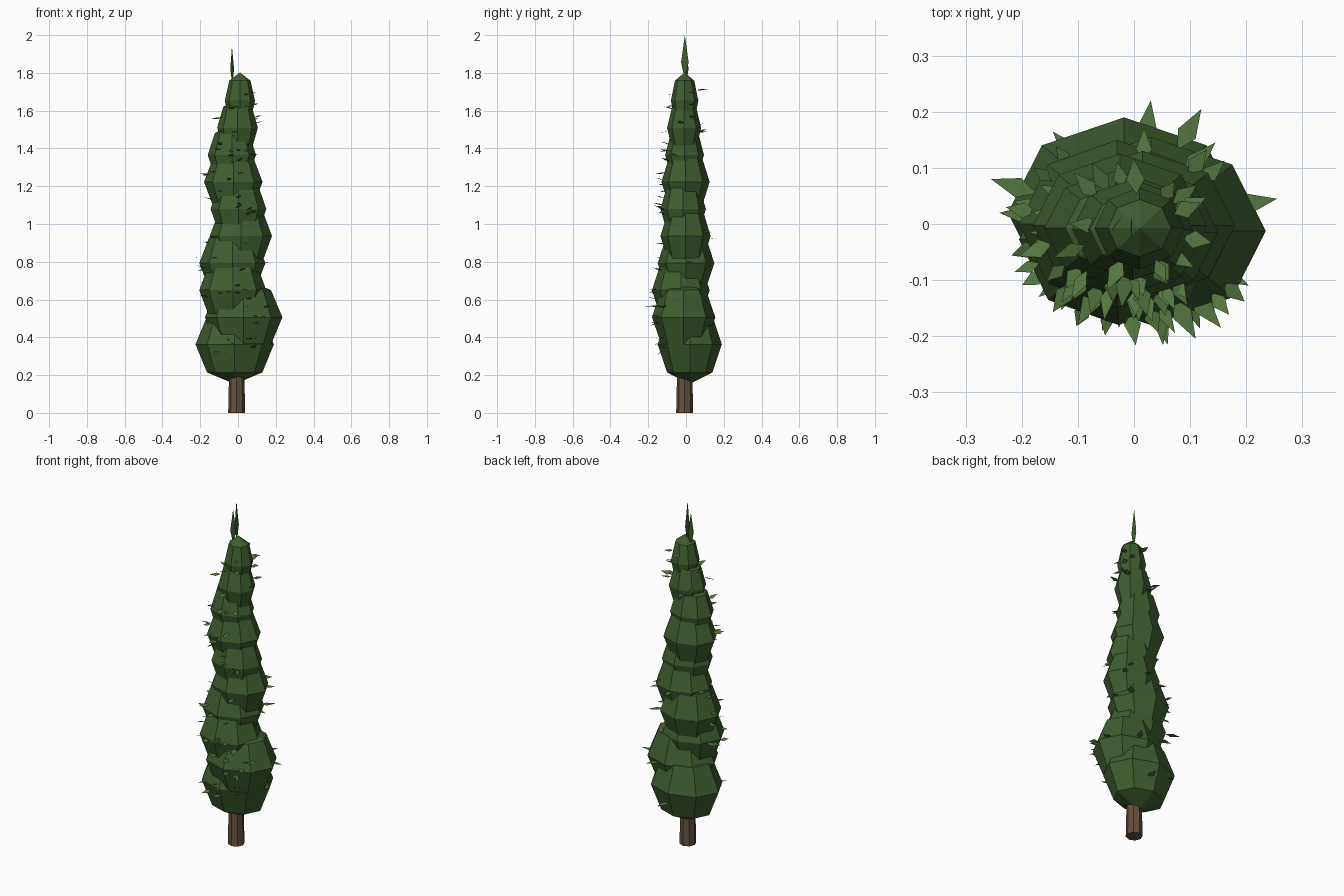
import bpy, bmesh, math, random
from mathutils import Vector, Matrix

if "Cube" in bpy.data.objects:
    bpy.data.objects.remove(bpy.data.objects["Cube"])

random.seed(7)


def material(name, rgb):
    m = bpy.data.materials.new(name)
    m.diffuse_color = (*rgb, 1)
    m.use_nodes = True
    m.node_tree.nodes["Principled BSDF"].inputs["Base Color"].default_value = m.diffuse_color
    return m


def finish(bm, name, mat):
    me = bpy.data.meshes.new(name)
    bm.to_mesh(me)
    bm.free()
    me.materials.append(mat)
    ob = bpy.data.objects.new(name, me)
    bpy.context.collection.objects.link(ob)
    return ob


bark = material("bark", (0.13, 0.08, 0.05))
green = material("foliage_green", (0.05, 0.11, 0.03))
light = material("sprig_green", (0.09, 0.18, 0.05))

# Trunk
bm = bmesh.new()
bmesh.ops.create_cone(bm, cap_ends=True, segments=8, radius1=0.045, radius2=0.038,
                      depth=0.32, matrix=Matrix.Translation((-0.007, -0.007, 0.16)))
finish(bm, "trunk", bark)

# Foliage clumps: x min, x max, y min, y max at each equator
extents = [(-.225, .19, -.15, .19), (-.175, .235, -.18, .155), (-.205, .15, -.18, .125),
           (-.205, .145, -.15, .15), (-.15, .18, -.135, .13), (-.145, .15, -.135, .105),
           (-.18, .13, -.13, .125), (-.16, .095, -.11, .095), (-.11, .105, -.10, .08),
           (-.07, .09, -.08, .065)]
clumps = []
bm = bmesh.new()
for i, (x0, x1, y0, y1) in enumerate(extents):
    c = Vector(((x0 + x1) / 2, (y0 + y1) / 2, 0.363 + i * 0.1433))
    rx, ry, rz = (x1 - x0) / 2, (y1 - y0) / 2, 0.21 - i * 0.0067
    clumps.append((c, rx, ry))
    bmesh.ops.create_uvsphere(bm, u_segments=8, v_segments=4, radius=1,
                              matrix=Matrix.Translation(c) @ Matrix.Diagonal((rx, ry, rz, 1)))
finish(bm, "foliage", green)


def leaf(bm, base, tip, side, width):
    """Flat kite-shaped leaf from base to tip."""
    mid = base.lerp(tip, 0.4)
    pts = (base, mid + side * width / 2, tip, mid - side * width / 2)
    bm.faces.new([bm.verts.new(p) for p in pts])


# Sprigs: large ones given by tip position
bm = bmesh.new()
tips = [(-.255, .08, .66), (.255, .045, .51), (.03, .22, .29), (.12, .205, .51),
        (.145, .145, .8), (-.24, .02, .64), (.06, -.215, .49), (.155, -.185, .52),
        (.205, -.11, .5), (0, -.2, .66), (-.17, -.13, .36), (-.1, -.18, .78),
        (-.145, .165, .33), (.11, -.205, .62)]
for t in tips:
    tip = Vector(t)
    out = Vector((tip.x, tip.y, 0)).normalized()
    leaf(bm, tip - out * 0.085, tip, Vector((-out.y, out.x, 0)), 0.036)

# Small scattered sprigs, denser on the front
for n in range(80):
    c, rx, ry = clumps[n % 10]
    a = random.gauss(-math.pi / 2, 0.65) if n % 5 < 3 else random.uniform(0, math.tau)
    out = Vector((math.cos(a), math.sin(a), 0))
    base = c + Vector((out.x * rx, out.y * ry, 0)) * 0.84
    base.z += random.uniform(-0.05, 0.06)
    tip = base + out * random.uniform(0.04, 0.065) + Vector((0, 0, random.uniform(-.012, .02)))
    side = Vector((-out.y, out.x, random.uniform(-0.4, 0.4))).normalized()
    leaf(bm, base, tip, side, random.uniform(0.022, 0.034))
finish(bm, "sprigs", light)

# Two upright leaves at the tip
bm = bmesh.new()
leaf(bm, Vector((-.003, -.006, 1.76)), Vector((-.006, -.006, 2.0)), Vector((0, 1, 0)), 0.04)
leaf(bm, Vector((-.03, 0, 1.74)), Vector((-.032, 0, 1.94)), Vector((.6, .8, 0)), 0.034)
finish(bm, "crown_leaves", green)
